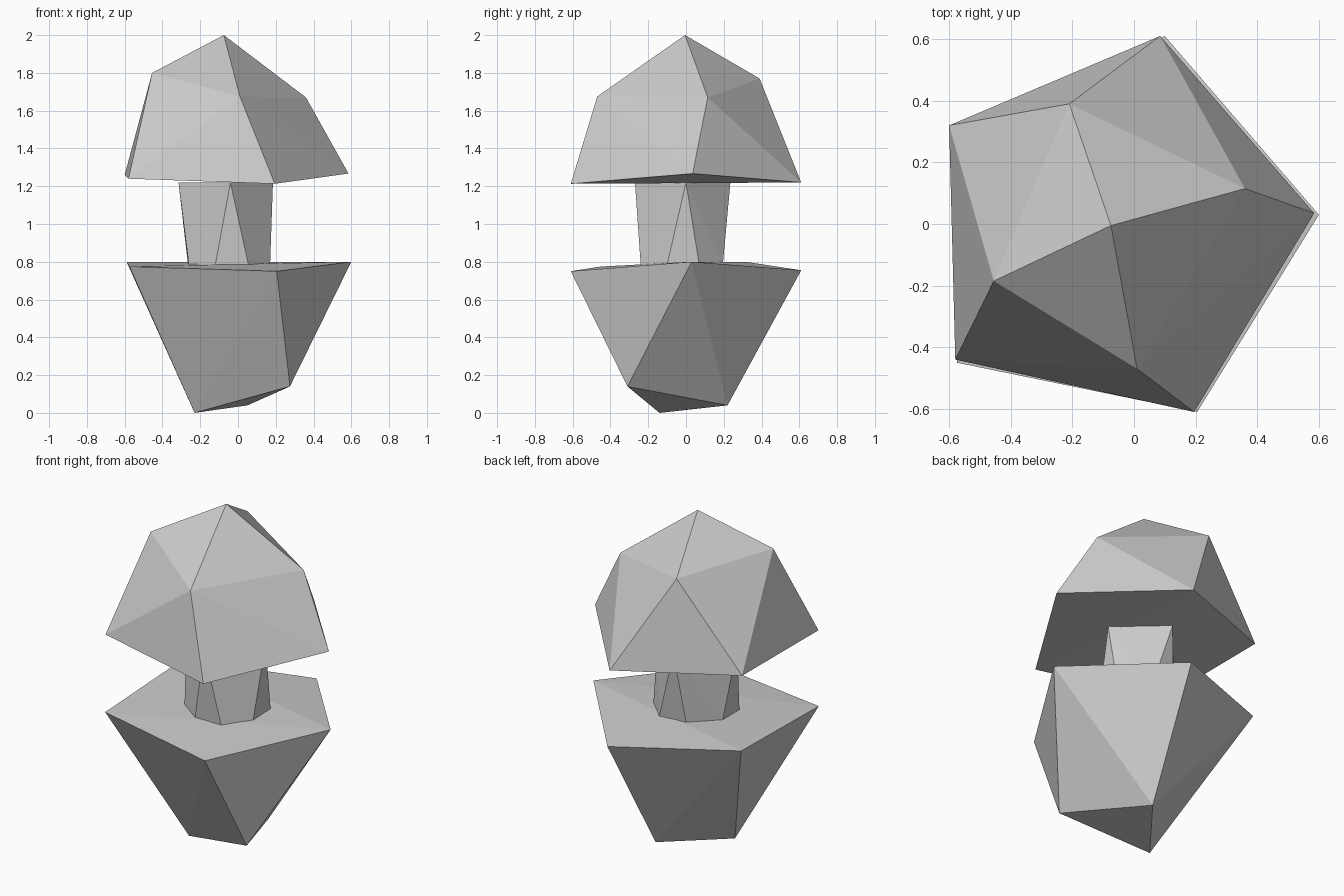
import bpy, bmesh

if "Cube" in bpy.data.objects:
    bpy.data.objects.remove(bpy.data.objects["Cube"])


def faceted_part(name, points):
    """Convex flat-shaded chunk spanned by its corner points."""
    bm = bmesh.new()
    for p in points:
        bm.verts.new(p)
    bmesh.ops.convex_hull(bm, input=bm.verts[:])
    loose = [v for v in bm.verts if not v.link_faces]
    bmesh.ops.delete(bm, geom=loose, context='VERTS')
    # merge only truly coplanar triangles
    bmesh.ops.dissolve_limit(bm, angle_limit=0.01, verts=bm.verts[:], edges=bm.edges[:])
    bmesh.ops.recalc_face_normals(bm, faces=bm.faces[:])
    mesh = bpy.data.meshes.new(name)
    bm.to_mesh(mesh)
    bm.free()
    obj = bpy.data.objects.new(name, mesh)
    bpy.context.collection.objects.link(obj)
    return obj


def ring(points, z):
    return [(x, y, z) for x, y in points]


# Lower block: five-cornered top tapering to a three-cornered foot
faceted_part("base", [
    (0.205, -0.61, 0.75), (0.6, 0.03, 0.8), (0.1, 0.61, 0.755),
    (-0.59, 0.315, 0.8), (-0.575, -0.45, 0.775),
    (-0.23, -0.14, 0.0), (0.275, -0.31, 0.14), (0.05, 0.22, 0.04),
])

# Stem: eight-sided bottom, four-cornered top
foot = [(-0.26, -0.14), (-0.12, -0.24), (0.055, -0.24), (0.17, -0.1),
        (0.17, 0.07), (0.045, 0.195), (-0.13, 0.18), (-0.265, 0.03)]
head = [(-0.04, -0.27), (0.185, 0.0), (-0.08, 0.235), (-0.315, -0.04)]
faceted_part("stem", ring(foot, 0.785) + ring(head, 1.22))

# Cap: five-cornered rim, four shoulders and an off-centre peak
faceted_part("cap", [
    (0.195, -0.61, 1.213), (0.585, 0.035, 1.267), (0.085, 0.61, 1.22),
    (-0.6, 0.32, 1.26), (-0.58, -0.44, 1.24),
    (0.01, -0.47, 1.675), (0.36, 0.115, 1.67), (-0.21, 0.39, 1.77),
    (-0.455, -0.185, 1.8), (-0.075, -0.005, 2.0),
])
